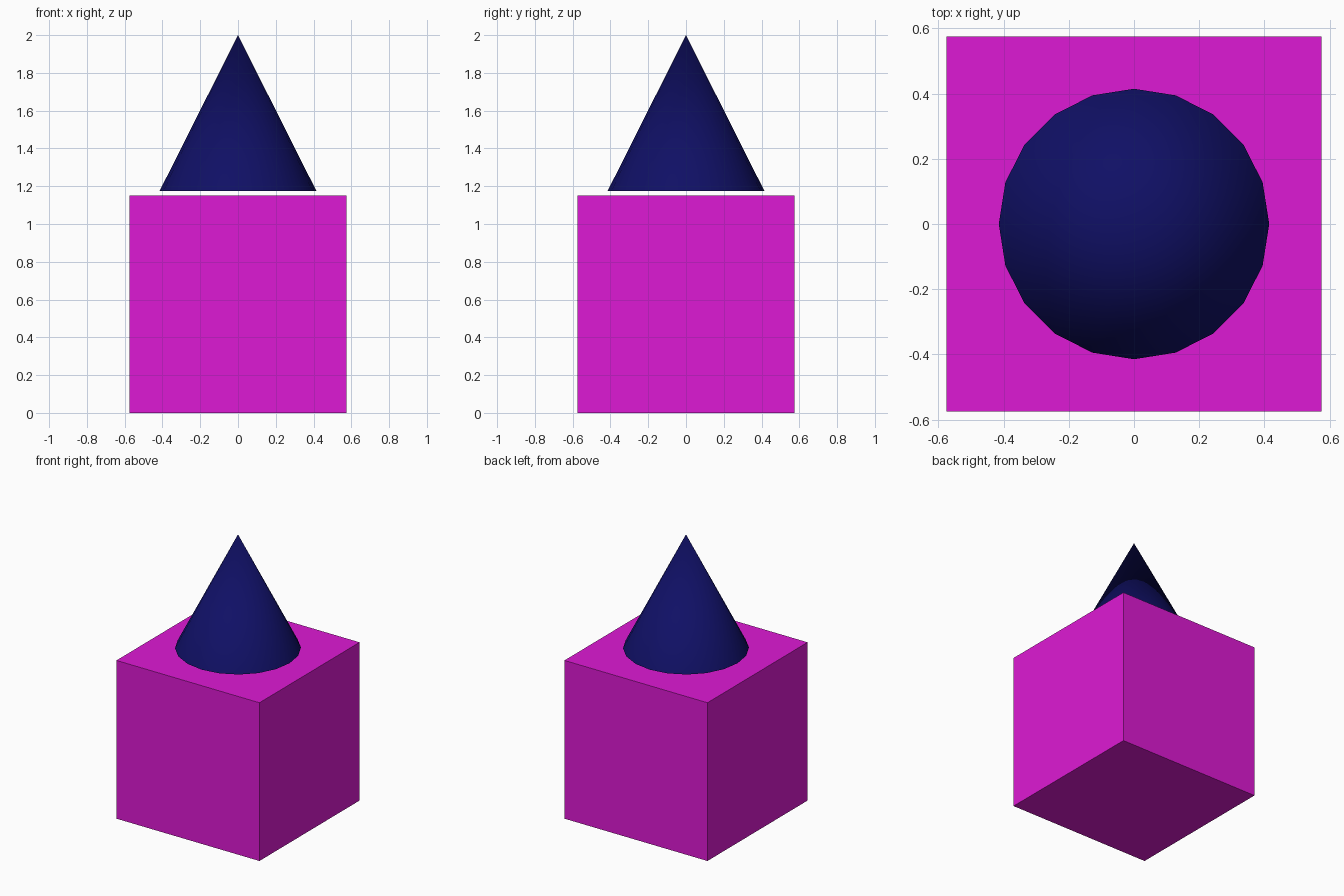
import bpy

if "Cube" in bpy.data.objects:
    bpy.data.objects.remove(bpy.data.objects["Cube"])


def paint(obj, name, color):
    mat = bpy.data.materials.new(name)
    mat.diffuse_color = (*color, 1.0)
    mat.use_nodes = True
    mat.node_tree.nodes["Principled BSDF"].inputs["Base Color"].default_value = mat.diffuse_color
    obj.data.materials.append(mat)


# Cube body standing on the ground
SIDE = 1.15
bpy.ops.mesh.primitive_cube_add(size=SIDE, location=(0, 0, SIDE / 2))
body = bpy.context.object
body.name = "cube_body"
paint(body, "magenta", (0.73, 0.01, 0.66))

# Open smooth cone hovering just above the cube
BASE_Z, TOP_Z = 1.175, 2.0
bpy.ops.mesh.primitive_cone_add(
    vertices=20, radius1=0.415, radius2=0, depth=TOP_Z - BASE_Z,
    end_fill_type='NOTHING', location=(0, 0, (BASE_Z + TOP_Z) / 2))
cone = bpy.context.object
cone.name = "cone_top"
bpy.ops.object.shade_smooth()
paint(cone, "navy", (0.005, 0.005, 0.13))
